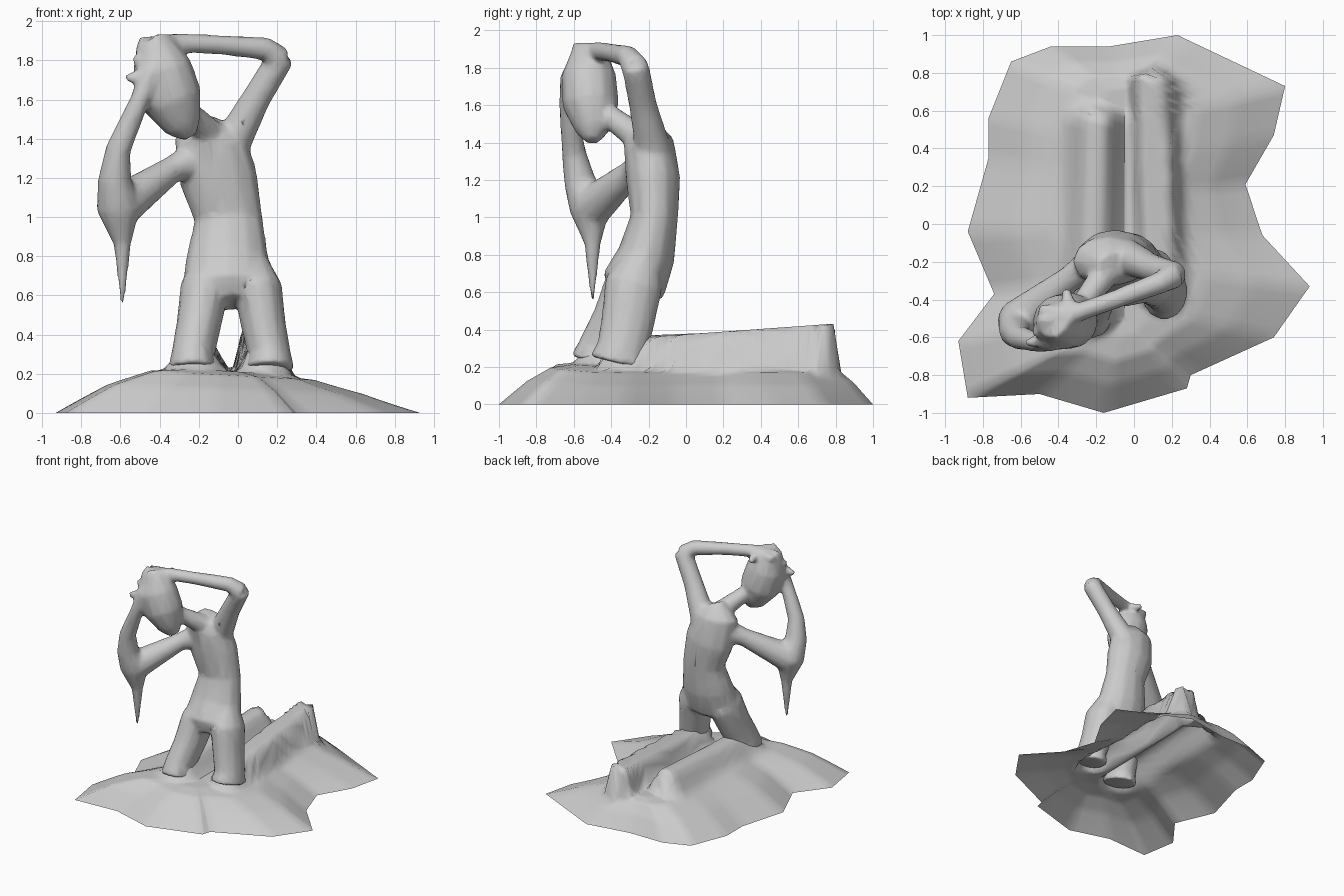
import bpy, bmesh, math
from mathutils import Vector

cube = bpy.data.objects.get("Cube")
if cube:
    bpy.data.objects.remove(cube)

# One plain grey clay colour
clay = bpy.data.materials.new("grey_clay")
clay.use_nodes = True
grey = (.6, .6, .6, 1)
clay.diffuse_color = grey
clay.node_tree.nodes["Principled BSDF"].inputs["Base Color"].default_value = grey

SIDEWAYS, FORWARD, UPWARD = Vector((1, 0, 0)), Vector((0, 1, 0)), Vector((0, 0, 1))


def finish(bm, name):
    bmesh.ops.recalc_face_normals(bm, faces=bm.faces)
    mesh = bpy.data.meshes.new(name)
    bm.to_mesh(mesh)
    bm.free()
    mesh.materials.append(clay)
    mesh.shade_smooth()
    part = bpy.data.objects.new(name, mesh)
    bpy.context.collection.objects.link(part)
    return part


def bridge(bm, loops):
    """Skin neighbouring loops of equal length with quads."""
    for low, high in zip(loops, loops[1:]):
        for k in range(len(low)):
            bm.faces.new((low[k - 1], low[k], high[k], high[k - 1]))


def limb(bm, joints, depth=1, across=SIDEWAYS, sides=12):
    """Closed tube through joints (x, y, z, radius); depth scales the second radius."""
    points = [Vector(joint[:3]) for joint in joints]
    last = len(points) - 1
    loops = []
    for i, centre in enumerate(points):
        along = (points[min(i + 1, last)] - points[max(i - 1, 0)]).normalized()
        u = (across - along * across.dot(along)).normalized()
        v = along.cross(u) * depth
        radius = joints[i][3]
        turns = [math.tau * k / sides for k in range(sides)]
        loops.append([bm.verts.new(centre + (u * math.cos(t) + v * math.sin(t)) * radius)
                      for t in turns])
    bridge(bm, loops)
    bm.faces.new(loops[0])
    bm.faces.new(loops[-1])


def fingers(bm, hand, reach, spread, degrees):
    """Short blunt fingers fanned out from a hand."""
    root = Vector(hand[:3])
    for angle in degrees:
        turn = math.radians(angle)
        tip = root + reach * math.cos(turn) + spread * math.sin(turn)
        limb(bm, [(*root, .045), (*tip, .025)], across=Vector((1, 1, 1)), sides=6)


body = bmesh.new()

# Torso, neck and tilted head
crotch = (-.04, -.31, .56, .15)
hips = (-.05, -.28, .64, .24)
belly = (-.055, -.21, .8, .21)
waist = (-.05, -.17, 1, .175)
ribs = (-.1, -.175, 1.2, .2)
chest = (-.14, -.2, 1.4, .185)
collar = (-.1, -.22, 1.49, .1)
limb(body, [crotch, hips, belly, waist, ribs, chest, collar], depth=.73)

nape = (-.12, -.22, 1.4, .08)
skull_base = (-.27, -.42, 1.55, .06)
limb(body, [nape, skull_base])

chin = (-.24, -.5, 1.41, .04)
jaw = (-.28, -.5, 1.47, .1)
cheeks = (-.34, -.51, 1.6, .16)
brow = (-.39, -.52, 1.76, .155)
crown = (-.43, -.52, 1.91, .09)
limb(body, [chin, jaw, cheeks, brow, crown], depth=.95)

# Thighs grow out of the hips and spread into the mound
legs = [(-.2, -.44), (.13, -.34)]
for thigh_x, knee_y in legs:
    splay = math.copysign(.03, thigh_x)
    root = (thigh_x - splay * 2, -.23, .78, .08)
    top = (thigh_x - splay, -.28, .64, .125)
    middle = (thigh_x, knee_y / 2 - .14, .45, .115)
    knee = (thigh_x + splay, knee_y, .3, .11)
    base = (thigh_x + splay, knee_y - .02, .22, .13)
    limb(body, [root, top, middle, knee, base], depth=1.25)

# Left arm, bent over the head
shoulder = (-.05, -.17, 1.34, .1)
upper_arm = (.09, -.23, 1.6, .075)
elbow = (.21, -.27, 1.8, .075)
elbow_top = (.14, -.31, 1.86, .06)
forearm = (-.1, -.4, 1.88, .05)
hand = (-.33, -.48, 1.89, .05)
limb(body, [shoulder, upper_arm, elbow, elbow_top], across=FORWARD)
limb(body, [elbow, elbow_top, forearm, hand], across=FORWARD)
fingers(body, hand, -SIDEWAYS * .18, FORWARD * .14 - UPWARD * .03, (-60, -15, 15, 80))

# Right arm, with the elbow drawn out to a hanging point
shoulder = (-.2, -.2, 1.3, .1)
upper_arm = (-.34, -.29, 1.24, .07)
elbow = (-.61, -.51, 1.05, .115)
limb(body, [shoulder, upper_arm, elbow], across=FORWARD)
tip = (-.59, -.5, .56, .012)
spike = (-.59, -.5, .86, .045)
forearm = (-.63, -.57, 1.2, .085)
bulge = (-.61, -.6, 1.35, .065)
wrist = (-.5, -.63, 1.6, .05)
palm = (-.44, -.61, 1.74, .065)
hand = (-.38, -.58, 1.83, .05)
limb(body, [tip, spike, elbow, forearm, bulge, wrist, palm, hand])
fingers(body, palm, -SIDEWAYS * .14, UPWARD * .1 + FORWARD * .06, (-20, 50, 170))

# Fuse the limbs into one surface, then simplify it
figure = finish(body, "kneeling_figure")
fuse = figure.modifiers.new("fuse", 'REMESH')
fuse.mode = 'VOXEL'
fuse.voxel_size = .014
fuse.use_smooth_shade = True
soften = figure.modifiers.new("soften", 'SMOOTH')
soften.factor = .5
soften.iterations = 10
thin = figure.modifiers.new("thin", 'DECIMATE')
thin.ratio = .12

# Mound: an open sheet rising from a ragged outline to a ridge line
outline = [(-.93, -.62), (-.88, -.92), (-.5, -.9), (-.16, -1), (.28, -.87), (.3, -.8),
           (.74, -.6), (.93, -.33), (.68, -.06), (.59, .21), (.74, .47), (.8, .73), (.23, 1),
           (-.13, .94), (-.44, .94), (-.65, .86), (-.77, .56), (-.77, .35), (-.88, -.04),
           (-.74, -.37)]
land = bmesh.new()
loops = []
for spread, height in [(1, 0), (.7, .12), (.45, .19), (.2, .21), (0, .21)]:
    loop = []
    for x, y in outline:
        ridge = Vector((-.05, max(-.5, min(.66, y * .7)), 0))
        spot = ridge.lerp(Vector((x, y, 0)), spread) + UPWARD * height
        loop.append(land.verts.new(spot))
    loops.append(loop)
bridge(land, loops)
bmesh.ops.subdivide_edges(land, edges=land.edges, cuts=4, use_grid_fill=True)
bmesh.ops.remove_doubles(land, verts=land.verts, dist=.001)

# Lower legs: long swellings of the sheet, (knee, foot, flat half width, full half width)
shins = [(Vector((-.22, -.44, .36)), Vector((-.2, .57, .4)), .03, .18),
         (Vector((.14, -.34, .35)), Vector((.1, .77, .43)), .07, .14)]
for vert in land.verts:
    x, y, z = vert.co
    z *= 1 - x * .3
    swollen = z
    for knee, foot, core, skirt in shins:
        along = (y - knee.y) / (foot.y - knee.y)
        nearest = knee.lerp(foot, max(0, min(1, along)))
        beyond = (y - nearest.y) * (3 if along > 1 else 1)
        gap = math.hypot(x - nearest.x, beyond)
        rise = max(0, min(1, (skirt - gap) / (skirt - core)))
        swollen = max(swollen, z + (nearest.z - z) * rise * rise * (3 - rise * 2))
    vert.co.z = swollen
finish(land, "ground_mound")
